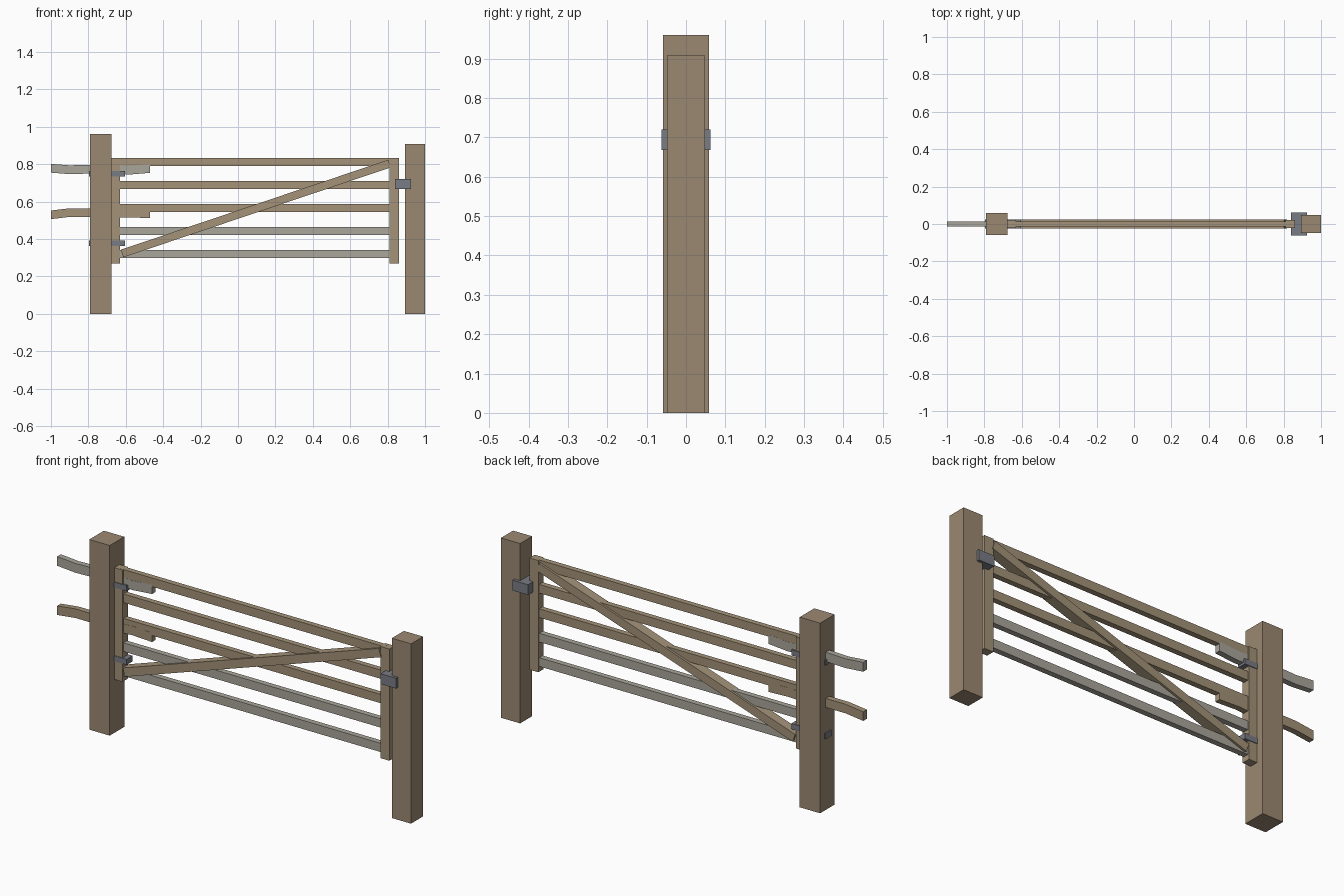
import bpy, bmesh, math
from mathutils import Matrix

if "Cube" in bpy.data.objects:
    bpy.data.objects.remove(bpy.data.objects["Cube"])


def material(name, rgb):
    m = bpy.data.materials.new(name)
    m.diffuse_color = (*rgb, 1)
    m.use_nodes = True
    m.node_tree.nodes["Principled BSDF"].inputs["Base Color"].default_value = m.diffuse_color
    return m


POST = material("post_wood", (0.33, 0.25, 0.17))
RAIL = material("rail_wood", (0.37, 0.29, 0.19))
GREY = material("weathered_wood", (0.40, 0.38, 0.33))
IRON = material("iron", (0.19, 0.20, 0.23))


def finish(name, bm, mat):
    bmesh.ops.recalc_face_normals(bm, faces=bm.faces)
    me = bpy.data.meshes.new(name)
    bm.to_mesh(me)
    bm.free()
    me.materials.append(mat)
    ob = bpy.data.objects.new(name, me)
    bpy.context.collection.objects.link(ob)
    return ob


def box(name, x0, x1, half_y, z0, z1, mat):
    bm = bmesh.new()
    bmesh.ops.create_cube(bm, size=1, matrix=Matrix.Translation(
        ((x0 + x1) / 2, 0, (z0 + z1) / 2)) @ Matrix.Diagonal((x1 - x0, 2 * half_y, z1 - z0, 1)))
    return finish(name, bm, mat)


def bent_rail(name, path, half_y, height, mat):
    # Rectangular section swept along a gently bent path
    bm = bmesh.new()
    h = height / 2
    rings = [[bm.verts.new((x, y, z + dz)) for y, dz in
              ((-half_y, -h), (half_y, -h), (half_y, h), (-half_y, h))] for x, z in path]
    for a, b in zip(rings, rings[1:]):
        for i in range(4):
            j = (i + 1) % 4
            bm.faces.new((a[i], a[j], b[j], b[i]))
    bm.faces.new(rings[0])
    bm.faces.new(rings[-1])
    return finish(name, bm, mat)


# Posts
box("hinge_post", -0.79, -0.676, 0.058, 0, 0.96, POST)
box("latch_post", 0.893, 1.0, 0.048, 0, 0.908, POST)

# Gate stiles
box("hinge_stile", -0.68, -0.63, 0.021, 0.27, 0.834, RAIL)
box("latch_stile", 0.81, 0.86, 0.021, 0.27, 0.834, RAIL)

# Five gate bars, the lower two weathered
for i in range(5):
    z = 0.319 + i * 0.1233
    box(f"gate_bar_{i + 1}", -0.65, 0.83, 0.014, z - 0.022, z + 0.022, GREY if i < 2 else RAIL)

# Diagonal brace
ax, az, bx, bz = -0.62, 0.322, 0.81, 0.803
length = math.hypot(bx - ax, bz - az)
bm = bmesh.new()
bmesh.ops.create_cube(bm, size=1, matrix=Matrix.Translation(((ax + bx) / 2, 0, (az + bz) / 2))
                      @ Matrix.Rotation(-math.atan2(bz - az, bx - ax), 4, 'Y')
                      @ Matrix.Diagonal((length, 0.05, 0.043, 1)))
finish("diagonal_brace", bm, RAIL)

# Fence rail stubs running through the hinge post
bent_rail("upper_fence_rail", [(-1, 0.778), (-0.9, 0.77), (-0.8, 0.773), (-0.7, 0.776),
                               (-0.58, 0.768), (-0.47, 0.777)], 0.0145, 0.047, GREY)
bent_rail("lower_fence_rail", [(-1, 0.529), (-0.9, 0.541), (-0.8, 0.541), (-0.7, 0.533),
                               (-0.58, 0.539), (-0.47, 0.534)], 0.0145, 0.046, RAIL)

# Iron hinges and latch
for label, z in (("upper", 0.749), ("lower", 0.377)):
    box(f"{label}_hinge", -0.797, -0.605, 0.024, z - 0.014, z + 0.014, IRON)
box("latch", 0.839, 0.926, 0.0625, 0.668, 0.72, IRON)
